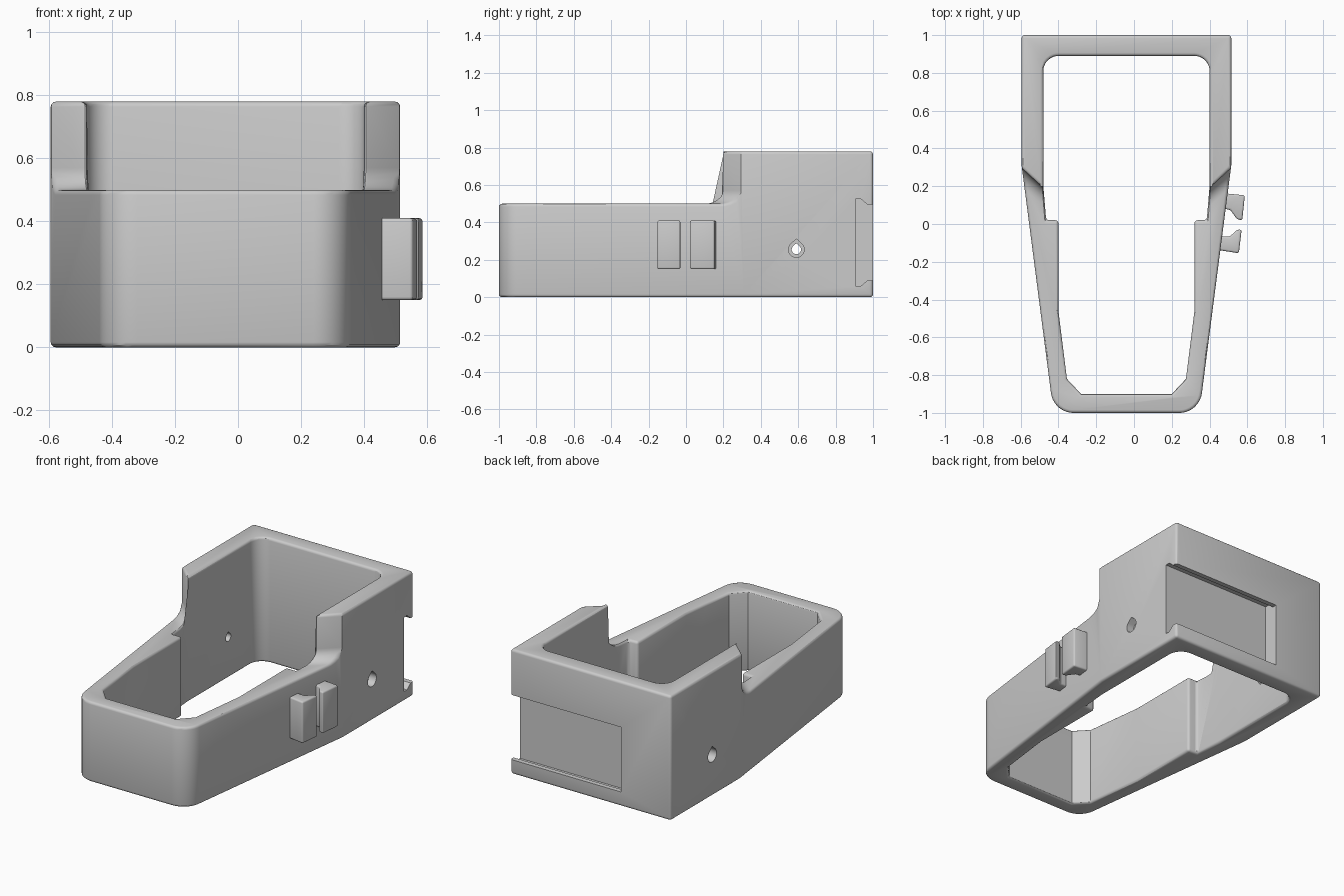
import bpy, bmesh, math
from mathutils import Vector

if "Cube" in bpy.data.objects:
    bpy.data.objects.remove(bpy.data.objects["Cube"])

CX = -0.04  # symmetry plane of the frame


def prism(name, pts, place, h0, h1):
    """Extrude a 2D outline; place(a, b, h) maps it into space."""
    bm = bmesh.new()
    lo = [bm.verts.new(place(a, b, h0)) for a, b in pts]
    hi = [bm.verts.new(place(a, b, h1)) for a, b in pts]
    bm.faces.new(lo)
    bm.faces.new(hi)
    for i in range(len(pts)):
        j = (i + 1) % len(pts)
        bm.faces.new((lo[i], lo[j], hi[j], hi[i]))
    bmesh.ops.recalc_face_normals(bm, faces=bm.faces)
    me = bpy.data.meshes.new(name)
    bm.to_mesh(me)
    bm.free()
    ob = bpy.data.objects.new(name, me)
    bpy.context.collection.objects.link(ob)
    return ob


def rounded(pts, steps=8):
    """Outline from (x, y, radius) corners, with arcs where radius > 0."""
    out = []
    for i, (x, y, *r) in enumerate(pts):
        p = Vector((x, y))
        if not r or r[0] == 0:
            out.append((x, y))
            continue
        r = r[0]
        a = (Vector(pts[i - 1][:2]) - p).normalized()
        b = (Vector(pts[(i + 1) % len(pts)][:2]) - p).normalized()
        half = a.angle(b) / 2
        centre = p + (a + b).normalized() * r / math.sin(half)
        s = p + a * r / math.tan(half) - centre
        e = p + b * r / math.tan(half) - centre
        for k in range(steps + 1):
            v = s.lerp(e, k / steps).normalized() * r
            out.append(tuple(centre + v))
    return out


def mirrored(half):
    return half + [(-x, y, r) for x, y, r in reversed(half)]


def apply_mod(ob, kind, **props):
    m = ob.modifiers.new(kind.title(), kind)
    for k, v in props.items():
        setattr(m, k, v)
    bpy.context.view_layer.objects.active = ob
    bpy.ops.object.modifier_apply(modifier=m.name)


def cut(ob, cutter):
    cutter.hide_render = True
    apply_mod(ob, 'BOOLEAN', operation='DIFFERENCE', solver='EXACT', object=cutter)
    bpy.data.objects.remove(cutter)


def smooth(ob):
    bpy.ops.object.select_all(action='DESELECT')
    ob.select_set(True)
    bpy.context.view_layer.objects.active = ob
    bpy.ops.object.shade_smooth_by_angle(angle=math.radians(30))


def upright(a, b, h):
    return (CX + a, b, h)


def sideways(a, b, h):
    return (h, a, b)


# Tapered frame wall
outer = mirrored([(0.555, 1, 0), (0.555, 0.31, 0), (0.386, -1, 0.12)])
inner = mirrored([(0.44, 0.89, 0.08), (0.44, 0.2, 0), (0.425, 0.02, 0), (0.36, 0.02, 0),
                  (0.36, -0.46, 0), (0.315, -0.82, 0), (0.24, -0.90, 0)])
frame = prism("frame", rounded(outer), upright, 0, 0.78)
cut(frame, prism("opening_cutter", rounded(inner), upright, -0.5, 1.5))

# Lowered front, meeting the tall back in slanted filleted faces
t = Vector((0.113, 0.105)).normalized()
n = Vector((t.y, -t.x))
step = rounded([(0, 1.2, 0), (0, 0.5, 0.07), (3, 0.5, 0), (3, 1.2, 0)], 6)
for s in (1, -1):
    def slanted(d, z, h):
        return (CX + s * (0.44 + n.x * d + t.x * h), 0.19 + n.y * d + t.y * h, z)
    cut(frame, prism("step_cutter", step, slanted, -3, 3))

# Softened rims
apply_mod(frame, 'BEVEL', width=0.016, segments=3, limit_method='ANGLE',
          angle_limit=math.radians(50), use_clamp_overlap=False)

# Undercut slide slot in the back, open on the right
slot = [(0.905, 0.06), (0.905, 0.525), (0.935, 0.525), (0.97, 0.495),
        (1.1, 0.495), (1.1, 0.09), (0.97, 0.09), (0.935, 0.06)]
cut(frame, prism("slot_cutter", slot, sideways, -0.25, 0.8))


# Teardrop cross holes with wider recesses
def teardrop(r):
    arc = [math.radians(135 + 270 * i / 20) for i in range(21)]
    return [(0.59, 0.255 + r * 1.35)] + [(0.59 + r * math.cos(a), 0.255 + r * math.sin(a)) for a in arc]


cut(frame, prism("hole_cutter", teardrop(0.025), sideways, -1, 1))
for x0, x1 in ((0.465, 0.8), (-0.9, -0.545)):
    cut(frame, prism("recess_cutter", teardrop(0.042), sideways, x0, x1))
smooth(frame)

# Pair of hooked cable clips on the right wall
clips = {
    "rear_clip": [(0.45, 0.165), (0.587, 0.152), (0.573, 0.02), (0.545, 0.025), (0.51, 0.075), (0.45, 0.085)],
    "front_clip": [(0.42, -0.06), (0.505, -0.068), (0.547, -0.03), (0.57, -0.03), (0.555, -0.155), (0.43, -0.135)],
}
for name, pts in clips.items():
    clip = prism(name, [(x - CX, y) for x, y in pts], upright, 0.15, 0.41)
    apply_mod(clip, 'BEVEL', width=0.01, segments=3, limit_method='ANGLE', angle_limit=math.radians(30))
    smooth(clip)
